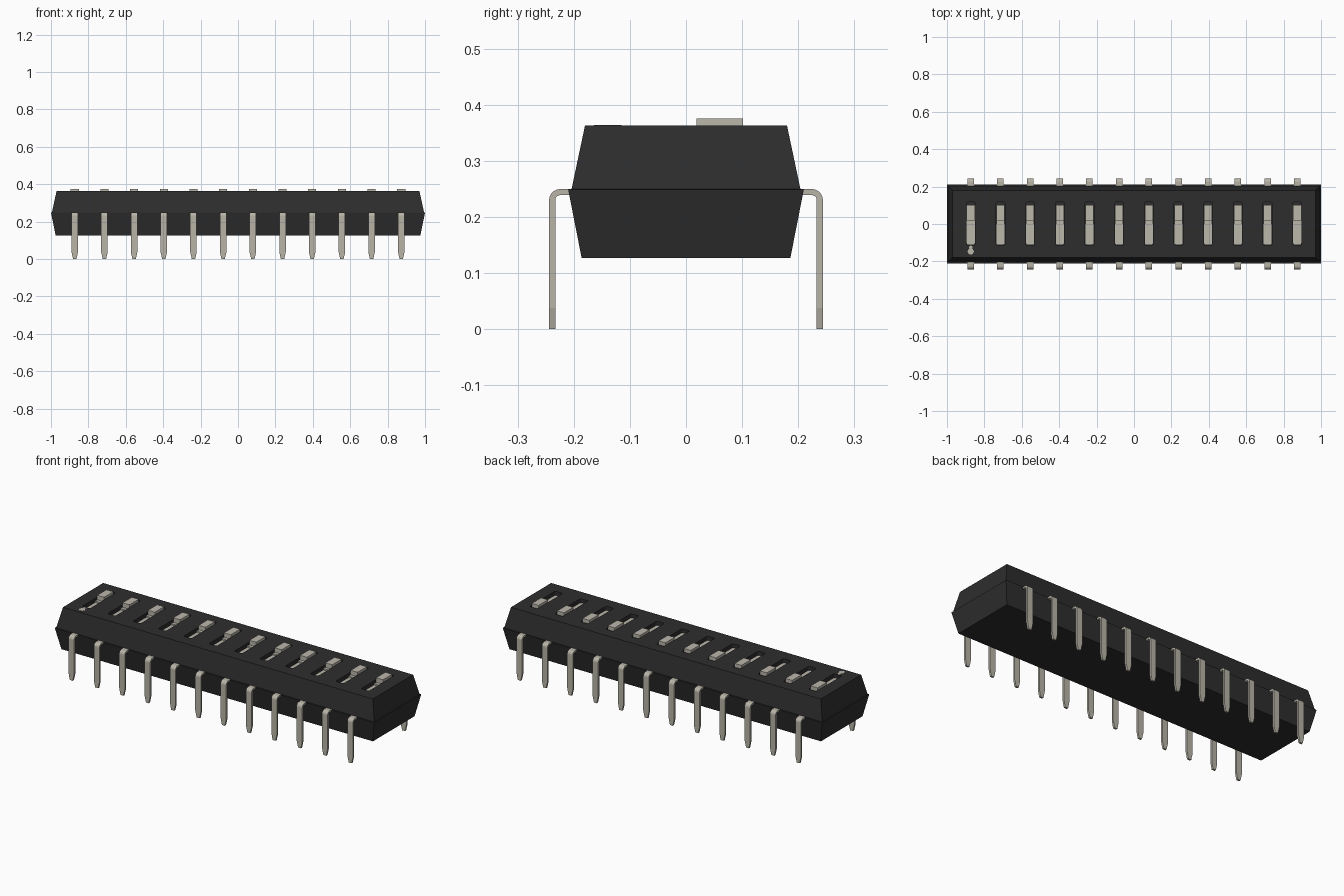
import bpy, bmesh, math

if "Cube" in bpy.data.objects:
    bpy.data.objects.remove(bpy.data.objects["Cube"])

COUNT, PITCH = 12, 0.1587
XS = [(i - (COUNT - 1) / 2) * PITCH for i in range(COUNT)]
TOP = 0.363
SLOT_FLOOR = 0.338


def material(name, rgb):
    m = bpy.data.materials.new(name)
    m.diffuse_color = (*rgb, 1)
    m.use_nodes = True
    m.node_tree.nodes["Principled BSDF"].inputs["Base Color"].default_value = m.diffuse_color
    return m


BLACK = material("black plastic", (0.027, 0.027, 0.027))
METAL = material("warm grey metal", (0.48, 0.455, 0.39))
CREAM = material("cream slider", (0.50, 0.475, 0.41))


def make(name, bm, mat):
    bmesh.ops.recalc_face_normals(bm, faces=bm.faces)
    mesh = bpy.data.meshes.new(name)
    bm.to_mesh(mesh)
    bm.free()
    mesh.materials.append(mat)
    ob = bpy.data.objects.new(name, mesh)
    bpy.context.collection.objects.link(ob)
    return ob


def prism(bm, outline, z0, z1):
    """Upright prism from an xy outline."""
    rings = [[bm.verts.new((x, y, z)) for x, y in outline] for z in (z0, z1)]
    n = len(outline)
    bm.faces.new(rings[0][::-1])
    bm.faces.new(rings[1])
    for i in range(n):
        j = (i + 1) % n
        bm.faces.new((rings[0][i], rings[0][j], rings[1][j], rings[1][i]))


def rounded(x, y0, y1, half, r):
    """Chamfer-rounded rectangle outline."""
    pts = []
    corners = ((x + half - r, y1 - r), (x - half + r, y1 - r),
               (x - half + r, y0 + r), (x + half - r, y0 + r))
    for q, (cx, cy) in enumerate(corners):
        for k in range(4):
            a = math.radians(90 * q + 30 * k)
            pts.append((cx + r * math.cos(a), cy + r * math.sin(a)))
    return pts


def box_outline(x, y0, y1, half):
    return [(x - half, y0), (x + half, y0), (x + half, y1), (x - half, y1)]


# Housing: tapered lower and upper halves meeting at a small ledge
bm = bmesh.new()
rings = []
for hx, hy, z in ((0.975, 0.186, 0.127), (1.0, 0.210, 0.249),
                  (0.995, 0.204, 0.2495), (0.97, 0.180, TOP)):
    rings.append([bm.verts.new((sx * hx, sy * hy, z))
                  for sx, sy in ((-1, -1), (1, -1), (1, 1), (-1, 1))])
bm.faces.new(rings[0])
bm.faces.new(rings[-1])
for a, b in zip(rings, rings[1:]):
    for i in range(4):
        j = (i + 1) % 4
        bm.faces.new((a[i], a[j], b[j], b[i]))
housing = make("housing", bm, BLACK)

# Slider slots cut into the top
bm = bmesh.new()
for x in XS:
    prism(bm, rounded(x, -0.112, 0.117, 0.024, 0.008), SLOT_FLOOR, 0.42)
cutter = make("slot_cutter", bm, BLACK)
cutter.hide_render = True
mod = housing.modifiers.new("slots", "BOOLEAN")
mod.operation, mod.solver, mod.object = "DIFFERENCE", "EXACT", cutter
bpy.context.view_layer.objects.active = housing
bpy.ops.object.modifier_apply(modifier=mod.name)
bpy.data.objects.remove(cutter)

# Sliders: floor strip, low step and raised knob
bm = bmesh.new()
for x in XS:
    prism(bm, rounded(x, -0.109, 0.01, 0.0215, 0.007), SLOT_FLOOR, SLOT_FLOOR + 0.004)
    prism(bm, box_outline(x, 0.0, 0.02, 0.0215), SLOT_FLOOR, SLOT_FLOOR + 0.012)
    prism(bm, box_outline(x, 0.0185, 0.1015, 0.0215), SLOT_FLOOR, 0.3755)
make("sliders", bm, CREAM)

# Position mark beside the first slider
bm = bmesh.new()
for y, r in ((-0.147, 0.017), (-0.125, 0.010)):
    prism(bm, [(XS[0] + r * math.cos(a * math.pi / 4), y + r * math.sin(a * math.pi / 4))
               for a in range(8)], TOP - 0.001, TOP + 0.001)
make("position_mark", bm, CREAM)

# Pins: bent strip swept along a path with a tapered tip, on both sides
THICK, HALF, OUT, PIN_TOP, R = 0.011, 0.0175, 0.244, 0.25, 0.02
path = [((0.195, PIN_TOP), (0.195, PIN_TOP - THICK), HALF)]
for k in range(6):
    a = math.radians(90 - 18 * k)
    c, s = math.cos(a), math.sin(a)
    cy, cz = OUT - R, PIN_TOP - R
    path.append(((cy + R * c, cz + R * s),
                 (cy + (R - THICK) * c, cz + (R - THICK) * s), HALF))
for z, half in ((0.038, HALF), (0.0, 0.009)):
    path.append(((OUT, z), (OUT - THICK, z), half))

for name, side in (("front_pins", -1), ("back_pins", 1)):
    bm = bmesh.new()
    for x in XS:
        sections = []
        for (oy, oz), (iy, iz), h in path:
            sections.append([bm.verts.new(p) for p in (
                (x - h, side * oy, oz), (x + h, side * oy, oz),
                (x + h, side * iy, iz), (x - h, side * iy, iz))])
        bm.faces.new(sections[0])
        bm.faces.new(sections[-1])
        for a, b in zip(sections, sections[1:]):
            for i in range(4):
                j = (i + 1) % 4
                bm.faces.new((a[i], a[j], b[j], b[i]))
    make(name, bm, METAL)
